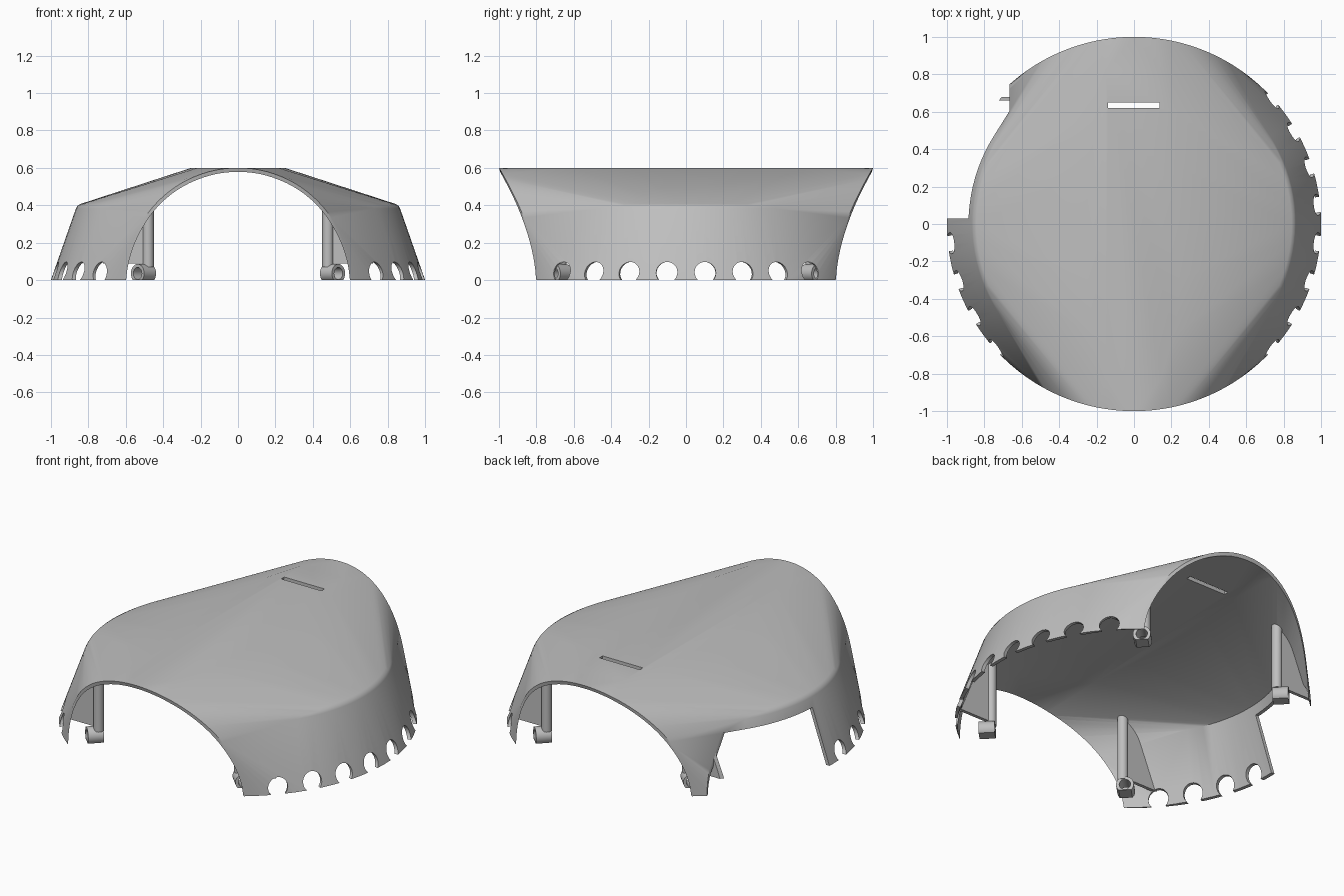
import bpy, bmesh, math
from mathutils import Matrix, Vector

if "Cube" in bpy.data.objects:
    bpy.data.objects.remove(bpy.data.objects["Cube"])

grey = bpy.data.materials.new("light grey")
grey.diffuse_color = (0.52, 0.52, 0.52, 1)
grey.use_nodes = True
grey.node_tree.nodes["Principled BSDF"].inputs["Base Color"].default_value = grey.diffuse_color


def make(name, bm):
    bmesh.ops.recalc_face_normals(bm, faces=bm.faces)
    me = bpy.data.meshes.new(name)
    bm.to_mesh(me)
    bm.free()
    me.materials.append(grey)
    ob = bpy.data.objects.new(name, me)
    bpy.context.collection.objects.link(ob)
    return ob


def box(name, lo, hi):
    bm = bmesh.new()
    size = [b - a for a, b in zip(lo, hi)]
    mid = [(a + b) / 2 for a, b in zip(lo, hi)]
    bmesh.ops.create_cube(bm, size=1, matrix=Matrix.Translation(mid) @ Matrix.Diagonal((*size, 1)))
    return make(name, bm)


def rod(name, centre, axis, radius, length, sides=32):
    bm = bmesh.new()
    rot = Vector(axis).to_track_quat('Z', 'Y').to_matrix().to_4x4()
    bmesh.ops.create_cone(bm, cap_ends=True, segments=sides, radius1=radius, radius2=radius,
                          depth=length, matrix=Matrix.Translation(centre) @ rot)
    return make(name, bm)


def boolean(ob, tool, op='DIFFERENCE', keep=False):
    m = ob.modifiers.new("cut", 'BOOLEAN')
    m.operation, m.object, m.solver = op, tool, 'EXACT'
    bpy.context.view_layer.objects.active = ob
    bpy.ops.object.modifier_apply(modifier=m.name)
    if not keep:
        bpy.data.objects.remove(tool)


def smooth(ob, angle):
    bpy.ops.object.select_all(action='DESELECT')
    ob.select_set(True)
    bpy.context.view_layer.objects.active = ob
    bpy.ops.object.shade_smooth_by_angle(angle=math.radians(angle))


def hull(name, t, drop):
    """Skin stretched over two end arches, conical sides and a flat crown, inset by t."""
    pts = []
    arch = 0.6 - t
    # end arches, lying on the unit circle in plan
    for i in range(49):
        a = math.pi * i / 48
        x, z = arch * math.cos(a), arch * math.sin(a)
        y = math.sqrt(1 - x * x) + t * 0.15
        pts += [(x, y, z), (x, -y, z)]
        if drop and i in (0, 48):
            pts += [(x, y, -drop), (x, -y, -drop)]
    # conical side walls with a slightly rounded shoulder
    limit = math.acos(0.61)
    for i in range(33):
        a = -limit + 2 * limit * i / 32
        for r, z in ((1 + 0.35 * drop, -drop), (0.866, 0.383), (0.858, 0.397 - t / 2), (0.842, 0.407 - t)):
            x, y = (r - t) * math.cos(a), (r - t) * math.sin(a)
            pts += [(x, y, z), (-x, y, z)]
    # flat crown
    for x, y in ((0.25, 0), (0.245, 0.3), (0.215, 0.6), (0.15, 0.82)):
        pts += [(sx * x, sy * y, 0.6 - t) for sx in (1, -1) for sy in (1, -1)]
    bm = bmesh.new()
    for p in pts:
        bm.verts.new(p)
    bmesh.ops.remove_doubles(bm, verts=bm.verts, dist=1e-4)
    bmesh.ops.convex_hull(bm, input=bm.verts)
    bmesh.ops.delete(bm, geom=[v for v in bm.verts if not v.link_faces], context='VERTS')
    return make(name, bm)


# Outer shell, hollowed
solid = hull("solid_helper", 0.006, 0)
shell = hull("shell", 0, 0)
boolean(shell, hull("hollow", 0.022, 0.05))

# Scalloped openings along the lower edge
for side in (0, math.pi):
    for k in range(8):
        a = math.radians(-42 + 12 * k) + side
        d = Vector((math.cos(a), math.sin(a), 0))
        boolean(shell, rod("scallop", d + Vector((0, 0, 0.04)), d, 0.057, 0.24))

# Side window and crown slot
boolean(shell, box("window", (-1.3, 0.03, -0.5), (-0.665, 1.2, 0.33)))
boolean(shell, box("slot", (-0.14, 0.62, 0.4), (0.135, 0.65, 0.8)))
smooth(shell, 38)

# Four corner supports: post, web plate and open clip
for sx in (-1, 1):
    for sy in (-1, 1):
        tag = ("left" if sx < 0 else "right") + ("_front" if sy < 0 else "_back")
        post = rod("post_" + tag, (sx * 0.48, sy * 0.67, 0.36), (0, 0, 1), 0.03, 0.58)
        boolean(post, solid, 'INTERSECT', keep=True)
        smooth(post, 38)

        xs = sorted((sx * 0.48, sx * 0.9))
        web = box("web_" + tag, (xs[0], sy * 0.67 - 0.01, 0.09), (xs[1], sy * 0.67 + 0.01, 0.5))
        boolean(web, solid, 'INTERSECT', keep=True)

        axis = Vector((sx, sy, 0)).normalized()
        centre = Vector((sx * 0.505, sy * 0.675, 0.036))
        clip = rod("clip_" + tag, centre, axis, 0.05, 0.09)
        boolean(clip, rod("bore", centre, axis, 0.032, 0.2))
        boolean(clip, box("trim", (-2, -2, -1), (2, 2, 0)))
        smooth(clip, 38)

bpy.data.objects.remove(solid)
